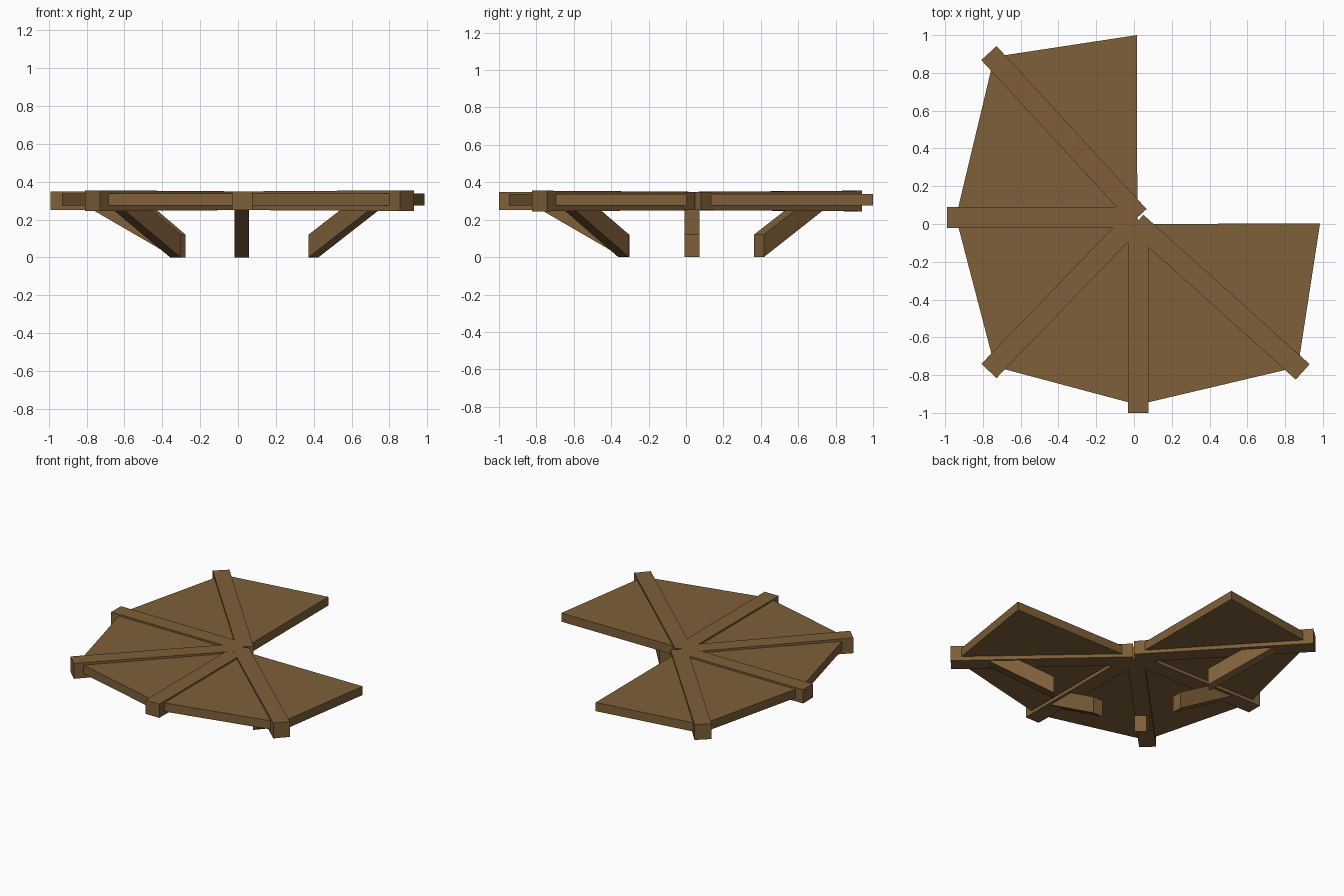
import bpy, bmesh, math
from mathutils import Vector

if "Cube" in bpy.data.objects:
    bpy.data.objects.remove(bpy.data.objects["Cube"])

wood = bpy.data.materials.new("brown wood")
wood.diffuse_color = (0.21, 0.115, 0.041, 1)
wood.use_nodes = True
wood.node_tree.nodes["Principled BSDF"].inputs["Base Color"].default_value = wood.diffuse_color


def prism(name, pts, vec):
    """Extrude a flat outline along a vector."""
    bm = bmesh.new()
    face = bm.faces.new([bm.verts.new(p) for p in pts])
    res = bmesh.ops.extrude_face_region(bm, geom=[face])
    bmesh.ops.translate(bm, vec=vec, verts=[g for g in res["geom"] if isinstance(g, bmesh.types.BMVert)])
    bmesh.ops.recalc_face_normals(bm, faces=bm.faces)
    me = bpy.data.meshes.new(name)
    bm.to_mesh(me)
    bm.free()
    me.materials.append(wood)
    ob = bpy.data.objects.new(name, me)
    bpy.context.collection.objects.link(ob)
    return ob


def side_prism(name, origin, direction, profile, width):
    """Profile of (distance, height) along a direction, given a centred width."""
    d = Vector((direction[0], direction[1], 0)).normalized()
    s = Vector((-d.y, d.x, 0)) * width
    o = Vector((origin[0], origin[1], 0)) - s / 2
    return prism(name, [o + d * r + Vector((0, 0, z)) for r, z in profile], s)


# Deck panels: wedges between the beams, leaving one quarter open
hub = (0.018, 0.0)
rim = [(0.015, 1.0), (-0.74, 0.885), (-0.943, 0.035), (-0.737, -0.755),
       (0.02, -0.957), (0.868, -0.757), (0.985, 0.003)]
for i in range(len(rim) - 1):
    a, b = rim[i], rim[i + 1]
    prism(f"deck_panel_{i + 1}", [(x, y, 0.275) for x, y in (hub, a, b)], (0, 0, 0.062))

# Radial beams (inner end, outer end, outer half height) and their struts (inner foot point)
beams = [
    ((0.026, 0.042), (-0.768, 0.905), 0.055, (-0.305, 0.39)),
    ((0.015, 0.035), (-0.99, 0.035), 0.049, (-0.335, 0.032)),
    ((0.015, 0.032), (-0.768, -0.778), 0.055, (-0.33, -0.33)),
    ((0.022, 0.0), (0.022, -1.0), 0.049, (0.02, -0.34)),
    ((0.013, 0.008), (0.893, -0.783), 0.055, (0.398, -0.333)),
]
for i, (a, b, h, foot) in enumerate(beams):
    d = Vector(b) - Vector(a)
    n = d.length
    side_prism(f"radial_beam_{i + 1}", a, d,
               [(0, 0.251), (n, 0.3 - h), (n, 0.3 + h), (0, 0.349)], 0.11)
    # Sloping strut rising outwards into the beam
    side_prism(f"support_strut_{i + 1}", foot, d,
               [(0, 0), (0.465, 0.27), (0.26, 0.27), (0, 0.12)], 0.078)
